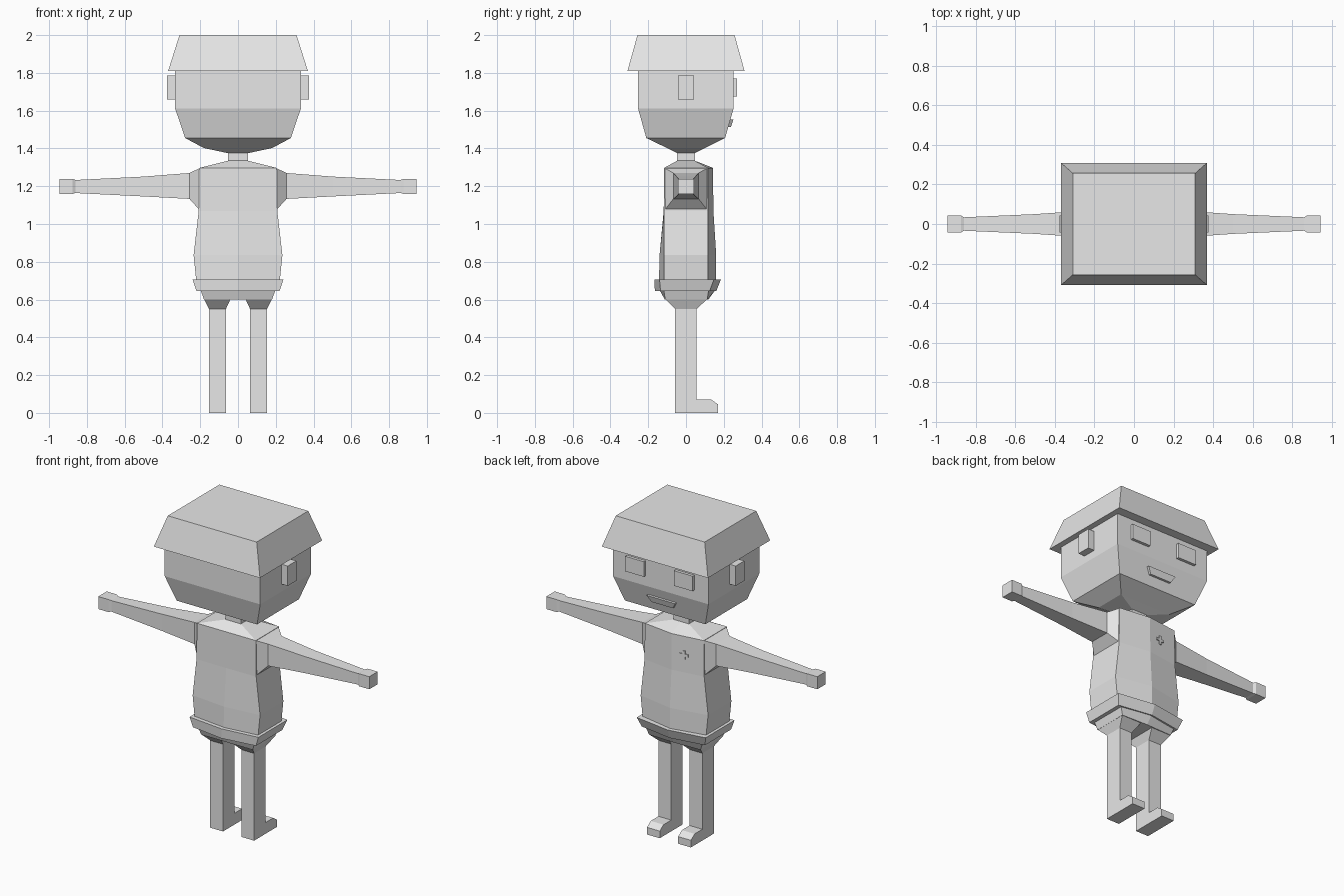
import bpy, bmesh, math
from mathutils import Matrix

if "Cube" in bpy.data.objects:
    bpy.data.objects.remove(bpy.data.objects["Cube"])

grey = bpy.data.materials.new("light grey")
grey.diffuse_color = (0.8, 0.8, 0.8, 1)
grey.use_nodes = True
grey.node_tree.nodes["Principled BSDF"].inputs["Base Color"].default_value = grey.diffuse_color


def loft(name, rings):
    """Skin a stack of equal-length point rings and cap both ends."""
    bm = bmesh.new()
    loops = [[bm.verts.new(p) for p in ring] for ring in rings]
    n = len(loops[0])
    for a, b in zip(loops, loops[1:]):
        for i in range(n):
            j = (i + 1) % n
            bm.faces.new((a[i], a[j], b[j], b[i]))
    bm.faces.new(loops[0][::-1])
    bm.faces.new(loops[-1])
    bmesh.ops.recalc_face_normals(bm, faces=bm.faces)
    mesh = bpy.data.meshes.new(name)
    bm.to_mesh(mesh)
    bm.free()
    mesh.materials.append(grey)
    obj = bpy.data.objects.new(name, mesh)
    bpy.context.collection.objects.link(obj)
    return obj


def rect(z, x0, x1, y0, y1):
    return [(x0, y0, z), (x1, y0, z), (x1, y1, z), (x0, y1, z)]


def hexa(z, x, back, front, back_mid, front_mid):
    """Six-sided body section with a ridge down the front and back."""
    return [(-x, back, z), (0, back_mid, z), (x, back, z),
            (x, front, z), (0, front_mid, z), (-x, front, z)]


def side_rect(x, y, z0, z1):
    return [(x, -y, z0), (x, y, z0), (x, y, z1), (x, -y, z1)]


def box(name, x0, x1, y0, y1, z0, z1):
    return loft(name, [rect(z0, x0, x1, y0, y1), rect(z1, x0, x1, y0, y1)])


# Head, hair and neck
loft("hair", [rect(1.81, -.37, .37, -.31, .31), rect(2.0, -.31, .31, -.257, .257)])
loft("head", [rect(1.375, -.053, .053, -.047, .047),
              rect(1.402, -.18, .18, -.10, .10),
              rect(1.455, -.28, .28, -.21, .207),
              rect(1.612, -.333, .333, -.254, .252),
              rect(1.815, -.333, .333, -.254, .252)])
box("neck", -.053, .053, -.047, .047, 1.32, 1.385)

# Mouth lying on the sloped lower face
loft("mouth", [[(-.075, .215, 1.513), (.075, .215, 1.513), (.075, .238, 1.513), (-.075, .238, 1.513)],
               [(-.1, .225, 1.553), (.1, .225, 1.553), (.1, .251, 1.553), (-.1, .251, 1.553)]])

# Torso
loft("torso", [hexa(.69, .22, -.116, .116, -.143, .16),
               hexa(.835, .235, -.116, .116, -.14, .16),
               hexa(1.07, .208, -.116, .116, -.118, .145),
               hexa(1.297, .205, -.116, .116, -.116, .143),
               hexa(1.335, .053, -.047, .047, -.047, .047)])

# Small plus badge on the chest
arm, half = .028, .008
outline = [(-half, -arm), (half, -arm), (half, -half), (arm, -half), (arm, half), (half, half),
           (half, arm), (-half, arm), (-half, half), (-arm, half), (-arm, -half), (-half, -half)]
badge = loft("chest_badge", [[(x, y, z) for x, z in outline] for y in (-.004, .005)])
badge.data.transform(Matrix.Translation((-.08, .134, 1.18)) @ Matrix.Rotation(math.radians(7.5), 4, 'Z'))

# Waistband and hips
loft("waistband", [hexa(.645, .22, -.135, .125, -.165, .16),
                   hexa(.706, .24, -.14, .148, -.167, .185)])
loft("hips", [hexa(.60, .18, -.11, .112, -.112, .118),
              hexa(.65, .198, -.118, .12, -.14, .155)])

# Mirrored parts
for side, s in (("left", -1), ("right", 1)):
    box(side + "_ear", s * .325, s * .377, -.043, .043, 1.66, 1.785)
    box(side + "_eye", s * .105, s * .235, .24, .27, 1.675, 1.77)
    loft(side + "_arm", [side_rect(s * .2, .116, 1.07, 1.297),
                         side_rect(s * .257, .067, 1.133, 1.27),
                         side_rect(s * .5, .05, 1.146, 1.251),
                         side_rect(s * .86, .034, 1.164, 1.233),
                         side_rect(s * .875, .042, 1.16, 1.239),
                         side_rect(s * .945, .042, 1.16, 1.239)])
    loft(side + "_short_leg", [rect(.55, s * .064, s * .153, -.058, .056),
                               rect(.602, s * .04, s * .18, -.11, .112)])
    # Leg and foot share one side profile
    profile = [(-.058, 0), (.17, 0), (.17, .045), (.132, .071),
               (.056, .071), (.056, .56), (-.058, .56)]
    loft(side + "_leg", [[(s * x, y, z) for y, z in profile] for x in (.064, .153)])
